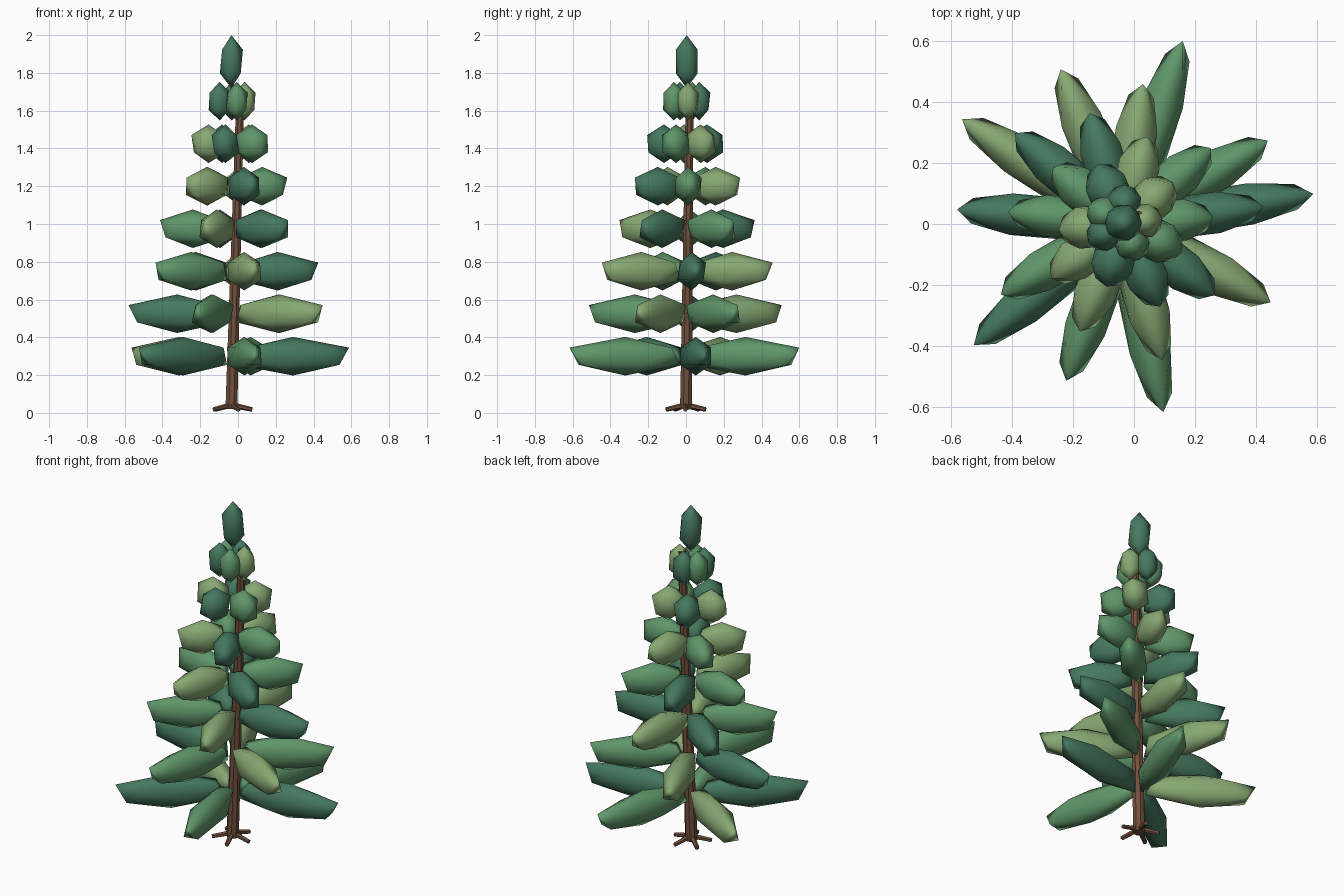
import bpy
from math import cos, sin, radians
from mathutils import Vector

if "Cube" in bpy.data.objects:
    bpy.data.objects.remove(bpy.data.objects["Cube"])


def material(name, rgb):
    m = bpy.data.materials.new(name)
    m.diffuse_color = (*rgb, 1)
    m.use_nodes = True
    m.node_tree.nodes["Principled BSDF"].inputs["Base Color"].default_value = m.diffuse_color
    return m


DARK = material("dark_green", (0.06, 0.19, 0.115))
MID = material("mid_green", (0.115, 0.305, 0.141))
LIGHT = material("light_green", (0.242, 0.392, 0.17))
BARK = material("bark", (0.17, 0.08, 0.045))
PALETTE = {"d": DARK, "m": MID, "l": LIGHT}
CX, CY = -0.035, 0.0


def foliage(name, loc, scale, turn, mat):
    bpy.ops.mesh.primitive_ico_sphere_add(subdivisions=1, radius=1, location=loc,
                                          rotation=(0, 0, turn))
    ob = bpy.context.object
    ob.name = name
    ob.scale = scale
    ob.data.materials.append(mat)
    bpy.ops.object.shade_smooth()
    return ob


def rod(name, a, b, r1, r2, sides):
    a, b = Vector(a), Vector(b)
    d = b - a
    bpy.ops.mesh.primitive_cone_add(vertices=sides, radius1=r1, radius2=r2,
                                    depth=d.length, location=(a + b) / 2)
    ob = bpy.context.object
    ob.name = name
    ob.rotation_euler = d.to_track_quat("Z", "Y").to_euler()
    ob.data.materials.append(BARK)


# leaning tapered trunk
rod("trunk", (CX, CY, 0.02), (0.013, 0.02, 1.72), 0.034, 0.022, 8)

# splayed roots
for i, deg in enumerate((358, 70, 142, 212, 288)):
    t = radians(deg)
    rod(f"root_{i + 1}", (CX, CY, 0.042),
        (CX + 0.11 * cos(t), CY + 0.11 * sin(t), 0.018), 0.015, 0.012, 6)

# tiers of branches: angles in degrees and shade of each branch
tiers = [
    ((9, 72, 147, 219, 282), "dmldm"),
    ((30, 112, 175, 250, 332), "mldml"),
    ((7, 82, 140, 210, 286), "dldml"),
    ((41, 107, 174, 248, 322), "mdmld"),
    ((4, 75, 141, 217, 294), "mlmld"),
    ((40, 114, 185, 255, 334), "ldldm"),
    ((8, 88, 152, 207, 294), "ldmdm"),
]
for i, (angles, shades) in enumerate(tiers):
    tip = 0.63 - 0.0835 * i
    half = max((tip - 0.03) / 1.788, 0.066)
    mid = tip - 0.894 * half
    width = 0.08 if i < 6 else 0.064
    for j, (deg, s) in enumerate(zip(angles, shades)):
        t = radians(deg)
        foliage(f"branch_{i + 1}_{j + 1}",
                (CX + mid * cos(t), CY + mid * sin(t), 0.30 + 0.225 * i),
                (half, width, 0.102), t, PALETTE[s])

# crown
foliage("crown", (CX, 0.004, 1.86), (0.068, 0.068, 0.14), 0, DARK)
